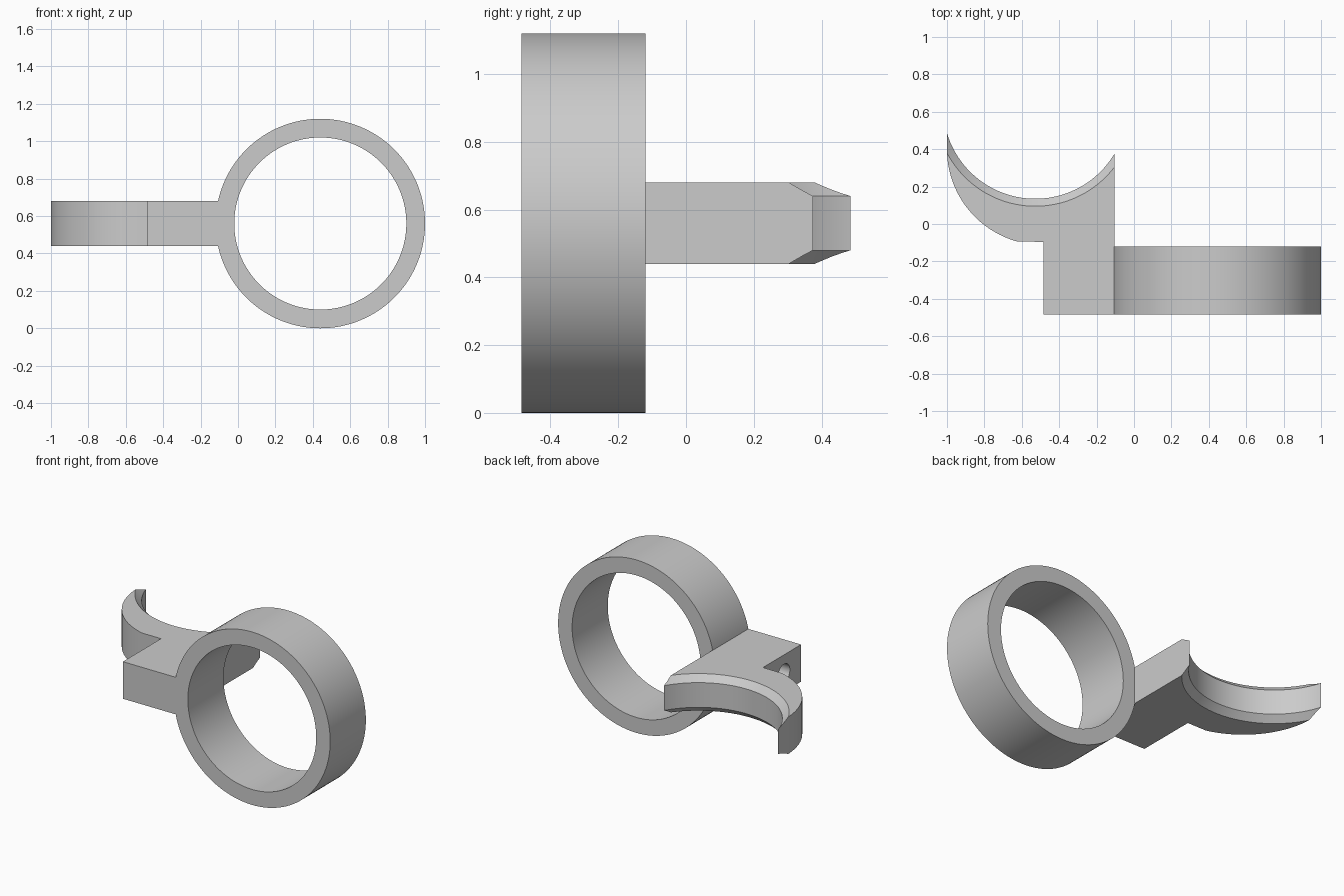
import bpy, bmesh
from math import sin, cos, pi, sqrt, atan2
from mathutils import Matrix

cube = bpy.data.objects.get("Cube")
if cube:
    bpy.data.objects.remove(cube, do_unlink=True)

grey = bpy.data.materials.new("light grey")
grey.use_nodes = True
colour = (0.6, 0.6, 0.6, 1)
grey.diffuse_color = colour
grey.node_tree.nodes["Principled BSDF"].inputs["Base Color"].default_value = colour


def finish(bm, name):
    bmesh.ops.recalc_face_normals(bm, faces=bm.faces)
    mesh = bpy.data.meshes.new(name)
    bm.to_mesh(mesh)
    bm.free()
    obj = bpy.data.objects.new(name, mesh)
    bpy.context.collection.objects.link(obj)
    mesh.materials.append(grey)
    return obj


def lathe(profile, name, matrix, closed=False, steps=128):
    """Spin (radius, height) points around z, then place the result."""
    bm = bmesh.new()
    rings = [[bm.verts.new((r * cos(2 * pi * i / steps), r * sin(2 * pi * i / steps), h))
              for i in range(steps)] for r, h in profile]
    pairs = list(zip(rings, rings[1:]))
    if closed:
        pairs.append((rings[-1], rings[0]))
    else:
        bm.faces.new(rings[0])
        bm.faces.new(rings[-1])
    for a, b in pairs:
        for i in range(steps):
            j = (i + 1) % steps
            bm.faces.new((a[i], a[j], b[j], b[i]))
    bm.transform(matrix)
    return finish(bm, name)


def boolean(target, tool, operation):
    mod = target.modifiers.new(operation, 'BOOLEAN')
    mod.operation, mod.solver, mod.object = operation, 'EXACT', tool
    bpy.context.view_layer.objects.active = target
    bpy.ops.object.modifier_apply(modifier=mod.name)
    bpy.data.objects.remove(tool, do_unlink=True)


FRONT, RING_BACK = -0.485, -0.12
BOTTOM, TOP, MID = 0.44, 0.68, 0.56

# Arm outline: mounting block plus the rounded back of the cradle
cx, cy, r = -0.488, 0.40, 0.512
last = atan2(-0.095 - cy, -0.62 - cx) + 2 * pi
arc = [(cx + r * cos(pi + (last - pi) * i / 32), cy + r * sin(pi + (last - pi) * i / 32))
       for i in range(33)]
outline = [(-1, 0.6)] + arc + [(-0.485, -0.095), (-0.485, FRONT), (-0.06, FRONT),
                               (-0.06, RING_BACK), (-0.105, RING_BACK), (-0.105, 0.6)]
bm = bmesh.new()
face = bm.faces.new([bm.verts.new((x, y, BOTTOM)) for x, y in outline])
extruded = bmesh.ops.extrude_face_region(bm, geom=[face])["geom"]
bmesh.ops.translate(bm, vec=(0, 0, TOP - BOTTOM),
                    verts=[v for v in extruded if isinstance(v, bmesh.types.BMVert)])
holder = finish(bm, "ring_and_cradle_holder")

# Cradle hollow with chamfered rims
inner, rim = 0.493, 0.533
flare = rim + (rim - inner)
hollow = lathe([(flare, BOTTOM - 0.04), (inner, BOTTOM + 0.04),
                (inner, TOP - 0.04), (flare, TOP + 0.04)],
               "hollow_cutter", Matrix.Translation((-0.528, 0.628, 0)))
boolean(holder, hollow, 'DIFFERENCE')

# Blind screw hole in the side of the block
hole = lathe([(0.06, -0.2), (0.06, 0.2)], "hole_cutter",
             Matrix.Translation((-0.485, -0.31, MID)) @ Matrix.Rotation(pi / 2, 4, 'Y'), steps=32)
boolean(holder, hole, 'DIFFERENCE')

# Large ring
ring = lathe([(0.56, -FRONT), (0.56, -RING_BACK), (0.46, -RING_BACK), (0.46, -FRONT)],
             "ring", Matrix.Translation((0.44, 0, MID)) @ Matrix.Rotation(pi / 2, 4, 'X'), closed=True)
boolean(holder, ring, 'UNION')

bpy.ops.object.select_all(action='DESELECT')
holder.select_set(True)
bpy.context.view_layer.objects.active = holder
bpy.ops.object.shade_smooth_by_angle()
